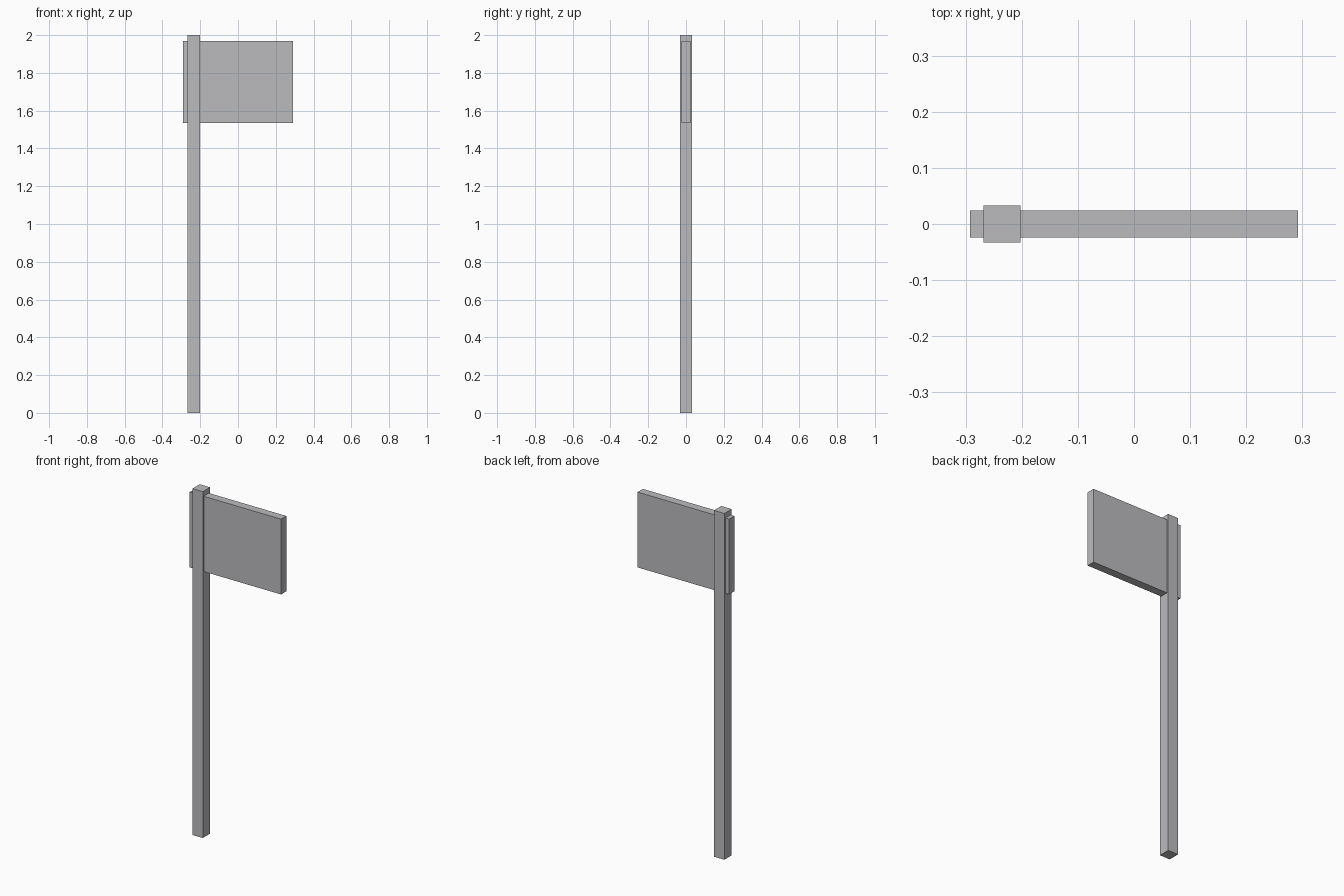
import bpy

cube = bpy.data.objects.get("Cube")
if cube:
    bpy.data.objects.remove(cube, do_unlink=True)

# Single painted-metal grey
GREY = (0.5, 0.5, 0.52, 1.0)
grey = bpy.data.materials.new("plain grey")
grey.use_nodes = True
grey.diffuse_color = GREY
grey.node_tree.nodes["Principled BSDF"].inputs["Base Color"].default_value = GREY


def box(name, low, high):
    """Flat-sided box between two opposite corners."""
    centre = [(a + b) / 2 for a, b in zip(low, high)]
    bpy.ops.mesh.primitive_cube_add(size=1, location=centre)
    part = bpy.context.object
    part.name = name
    part.scale = [b - a for a, b in zip(low, high)]
    bpy.ops.object.transform_apply(location=False, rotation=False, scale=True)
    part.data.materials.append(grey)
    return part


# Square post
box("post", (-0.268, -0.033, 0), (-0.202, 0.033, 2))

# Sign panel passing through the post
box("sign_panel", (-0.292, -0.024, 1.535), (0.292, 0.024, 1.97))
